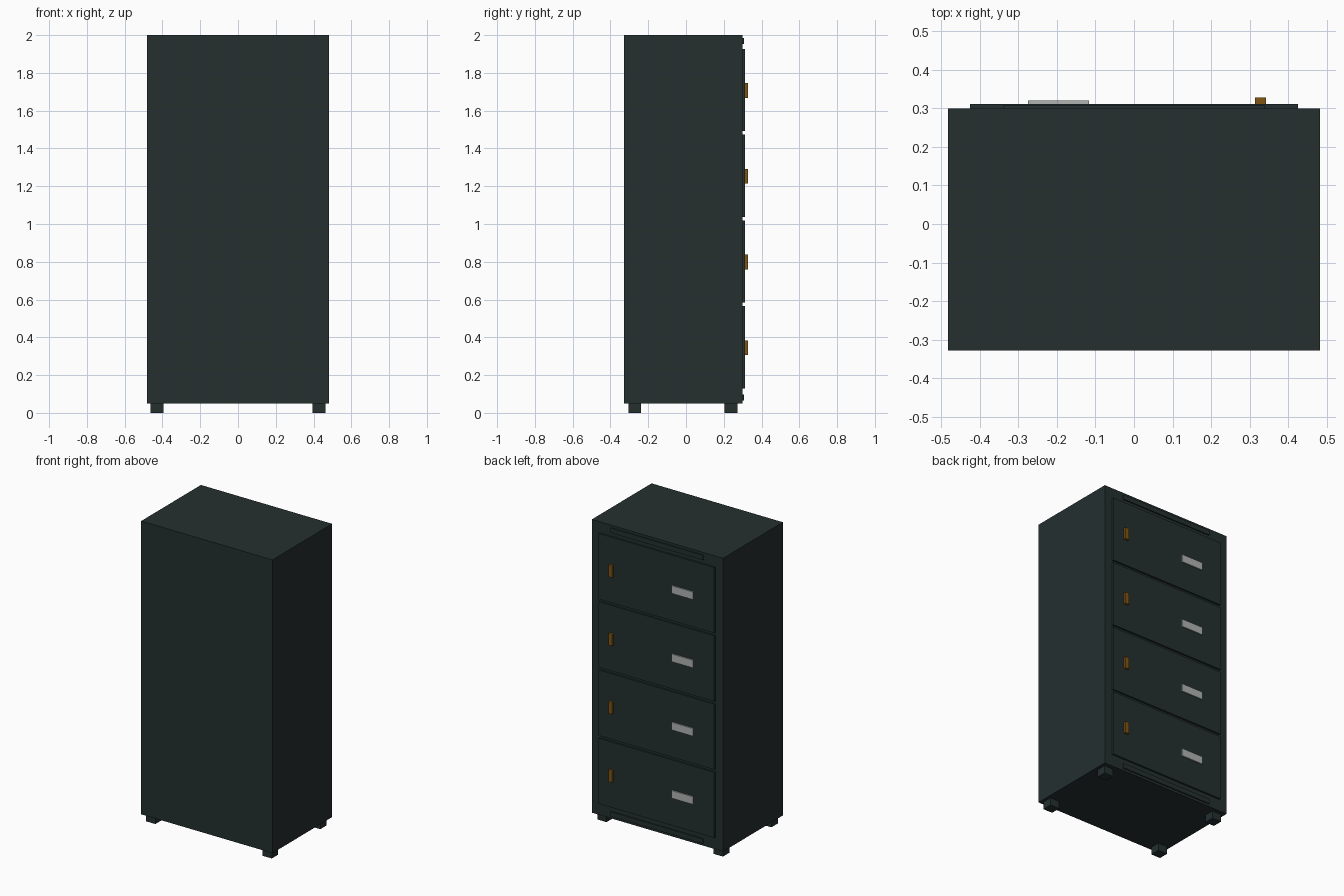
import bpy

if "Cube" in bpy.data.objects:
    bpy.data.objects.remove(bpy.data.objects["Cube"])


def material(name, rgb):
    m = bpy.data.materials.new(name)
    m.diffuse_color = (*rgb, 1.0)
    m.use_nodes = True
    m.node_tree.nodes["Principled BSDF"].inputs["Base Color"].default_value = m.diffuse_color
    return m


dark = material("dark green grey paint", (0.018, 0.028, 0.028))
brass = material("brass", (0.22, 0.09, 0.006))
pale = material("pale grey", (0.44, 0.45, 0.45))


def box(name, x, y, z, mat):
    """Flat-faced box from (min, max) ranges."""
    bpy.ops.mesh.primitive_cube_add(size=1)
    ob = bpy.context.object
    ob.name = name
    for v in ob.data.vertices:
        v.co = [r[1] if c > 0 else r[0] for c, r in zip(v.co, (x, y, z))]
    ob.data.materials.append(mat)
    return ob


# Main cabinet
box("cabinet_body", (-0.483, 0.483), (-0.328, 0.30), (0.05, 2.0), dark)

# Four feet
for side, x in (("left", (-0.462, -0.394)), ("right", (0.394, 0.462))):
    for end, y in (("front", (-0.305, -0.238)), ("back", (0.205, 0.272))):
        box(f"foot_{end}_{side}", x, y, (0.0, 0.05), dark)

# Doors with latch and label plate, stacked on the +y side
for i in range(4):
    zc = 0.3475 + i * 0.454
    box(f"door_{i + 1}", (-0.426, 0.426), (0.299, 0.312),
        (zc - 0.218, zc + 0.218), dark)
    zh = zc - 0.003
    box(f"latch_{i + 1}", (0.314, 0.342), (0.311, 0.328),
        (zh - 0.039, zh + 0.039), brass)
    box(f"label_plate_{i + 1}", (-0.275, -0.117), (0.311, 0.32),
        (zh - 0.03, zh + 0.021), pale)

# Raised trim strips above and below the doors
for name, z in (("top_strip", (1.952, 1.984)), ("bottom_strip", (0.066, 0.098))):
    box(name, (-0.34, 0.34), (0.299, 0.308), z, dark)
